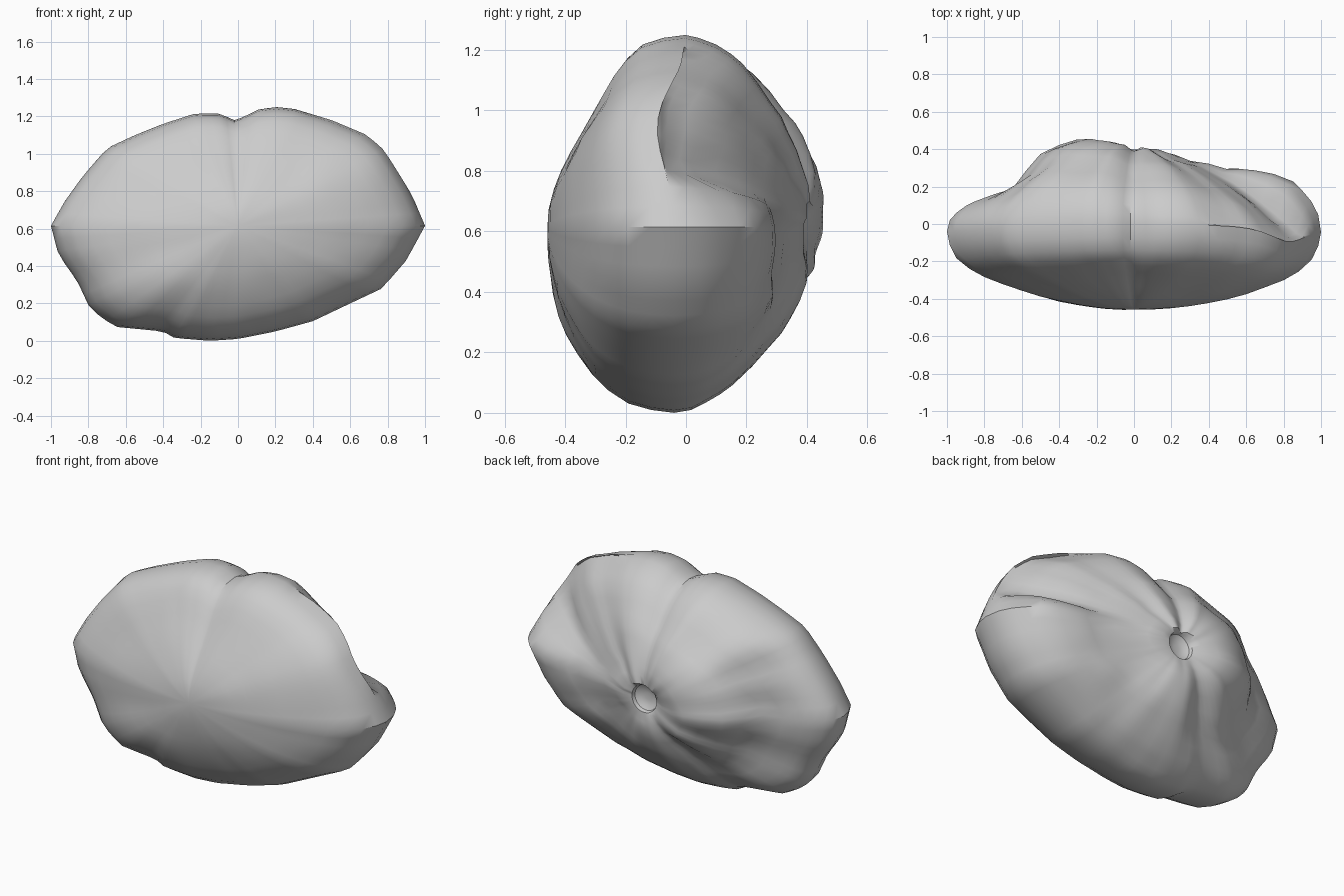
import bpy, bmesh, math
from mathutils import Vector, noise

if "Cube" in bpy.data.objects:
    bpy.data.objects.remove(bpy.data.objects["Cube"])

CZ = 0.615
N = 90

# Front outline (x, z), counter-clockwise from the right tip
OUTLINE = [(1.0, .615), (.93, .78), (.85, .91), (.78, 1.02), (.69, 1.10), (.5, 1.18),
           (.3, 1.24), (.2, 1.25), (.1, 1.235), (.04, 1.20), (-.02, 1.18), (-.1, 1.215),
           (-.23, 1.215), (-.4, 1.16), (-.55, 1.10), (-.7, 1.03), (-.83, .88), (-.93, .74),
           (-1.0, .615), (-.96, .46), (-.86, .32), (-.79, .17), (-.66, .075), (-.4, .05),
           (-.34, .015), (-.15, .0), (0, .01), (.2, .05), (.4, .105), (.6, .2),
           (.77, .28), (.9, .43)]

# Dome fullness of the front at each radius fraction
FRONT = [(.985, .16), (.95, .32), (.88, .45), (.8, .55), (.7, .64), (.6, .725),
         (.5, .80), (.4, .865), (.3, .92), (.2, .965), (.1, .993)]

# Back depth per direction (degrees) at each radius fraction: lobes, valleys and grooves
BACK_R = [.985, .95, .85, .65, .5, .3, .14]
BACK = [(0, (.05, .12, .23, .285, .295, .34, .39)),
        (5, (.02, .09, .21, .28, .29, .34, .39)),
        (14, (-.08, -.07, .01, .17, .26, .34, .40)),
        (26, (-.08, -.06, .05, .19, .26, .34, .40)),
        (42, (-.05, .0, .12, .22, .28, .35, .40)),
        (65, (.04, .10, .19, .28, .33, .39, .41)),
        (90, (.05, .10, .18, .27, .33, .38, .39)),
        (115, (.07, .13, .22, .32, .39, .43, .41)),
        (140, (.05, .12, .22, .33, .41, .445, .42)),
        (160, (.03, .08, .15, .27, .41, .455, .42)),
        (180, (.02, .06, .12, .19, .38, .455, .42)),
        (205, (.01, .05, .10, .18, .31, .42, .41)),
        (235, (.01, .06, .14, .23, .30, .38, .40)),
        (270, (.02, .06, .16, .28, .35, .40, .39)),
        (300, (.03, .08, .16, .25, .31, .37, .39)),
        (335, (.05, .11, .20, .27, .28, .33, .39))]


def radius(a):
    """Distance from the axis to the outline polygon in direction a."""
    dx, dz = math.cos(a), math.sin(a)
    best = 0
    for p, q in zip(OUTLINE, OUTLINE[1:] + OUTLINE[:1]):
        px, pz, ex, ez = p[0], p[1] - CZ, q[0] - p[0], q[1] - p[1]
        den = dx * ez - dz * ex
        if abs(den) < 1e-9:
            continue
        t = (px * ez - pz * ex) / den
        s = (px * dz - pz * dx) / den
        if t > 0 and -1e-6 <= s <= 1 + 1e-6:
            best = max(best, t)
    return best


def back_depth(a, k):
    """Eased blend between neighbouring back directions."""
    deg = math.degrees(a) % 360
    rows = BACK + [(360, BACK[0][1])]
    for (a0, r0), (a1, r1) in zip(rows, rows[1:]):
        if a0 <= deg <= a1:
            t = (deg - a0) / (a1 - a0)
            t = t * t * (3 - 2 * t)
            return r0[k] * (1 - t) + r1[k] * t


angles = [2 * math.pi * i / N for i in range(N)]
bm = bmesh.new()


def ring(f):
    return [bm.verts.new(f(a)) for a in angles]


def bridge(r0, r1):
    for i in range(N):
        j = (i + 1) % N
        bm.faces.new((r0[i], r0[j], r1[j], r1[i]))


def at(a, r, y, rough=0):
    R = radius(a) * r
    p = Vector((R * math.cos(a), y, CZ + R * math.sin(a)))
    # gentle lumps, fading out at the rim and the centre
    p.y += rough * 4 * max(0, r - .14) * (1 - r) * noise.noise(Vector((p.x * 5, 0, p.z * 5)))
    return p


def rim_y(a):
    """Depth of the widest line, pushed forward beside the right lobe."""
    dip = math.exp(-((math.degrees(a) - 22) / 13) ** 2)
    return -.04 + .04 * max(0, math.sin(a)) - .07 * dip


def front(a, r, h):
    """Front dome, leaner at the top, fuller at the right and lower left."""
    s, c = math.sin(a), math.cos(a)
    b = 6.75 * r * r * (1 - r)
    y = rim_y(a) * (1 - h) - .458 * h - .03 * h * (1 - h)
    y += b * (.045 * max(0, s) + .02 * min(0, s) - .025 * max(0, c))
    y -= b * .04 * max(0, math.cos(a - math.radians(222))) ** 6
    return at(a, r, y, .01)


def back(a, r, y):
    """Back surface with radial folds below the stem."""
    fold = max(0, -math.sin(a)) * .012 * math.sin(9 * a) * max(0, r - .14) * (1 - r) * 4
    return at(a, r, y + fold, .02)


rings = []
# Front dome, from pole to rim
for r, h in reversed(FRONT):
    rings.append(ring(lambda a: front(a, r, h)))
rings.append(ring(lambda a: at(a, 1, rim_y(a))))
# Lumpy back, from rim to stem scar, with a midway ring between the listed ones
for k, r in enumerate(BACK_R):
    if k > 1:
        m = (r + BACK_R[k - 1]) / 2
        rings.append(ring(lambda a: back(
            a, m, (back_depth(a, k) + back_depth(a, k - 1)) / 2 + .006)))
    rings.append(ring(lambda a: back(a, r, back_depth(a, k))))
# Round dished stem scar
for r, y in ((.08, .39), (.074, .37), (.05, .355), (.02, .35)):
    rings.append(ring(lambda a: Vector((r * math.cos(a), y, CZ + r * math.sin(a)))))
for r0, r1 in zip(rings, rings[1:]):
    bridge(r0, r1)
for loop, y in ((rings[0], -.458), (rings[-1], .35)):
    c = bm.verts.new((0, y, CZ))
    for i in range(N):
        bm.faces.new((loop[i], loop[(i + 1) % N], c))
bmesh.ops.recalc_face_normals(bm, faces=bm.faces)

mesh = bpy.data.meshes.new("lobed_fruit")
bm.to_mesh(mesh)
bm.free()
fruit = bpy.data.objects.new("lobed_fruit", mesh)
bpy.context.collection.objects.link(fruit)
bpy.context.view_layer.objects.active = fruit
fruit.select_set(True)
bpy.ops.object.shade_smooth_by_angle(angle=math.radians(40))
